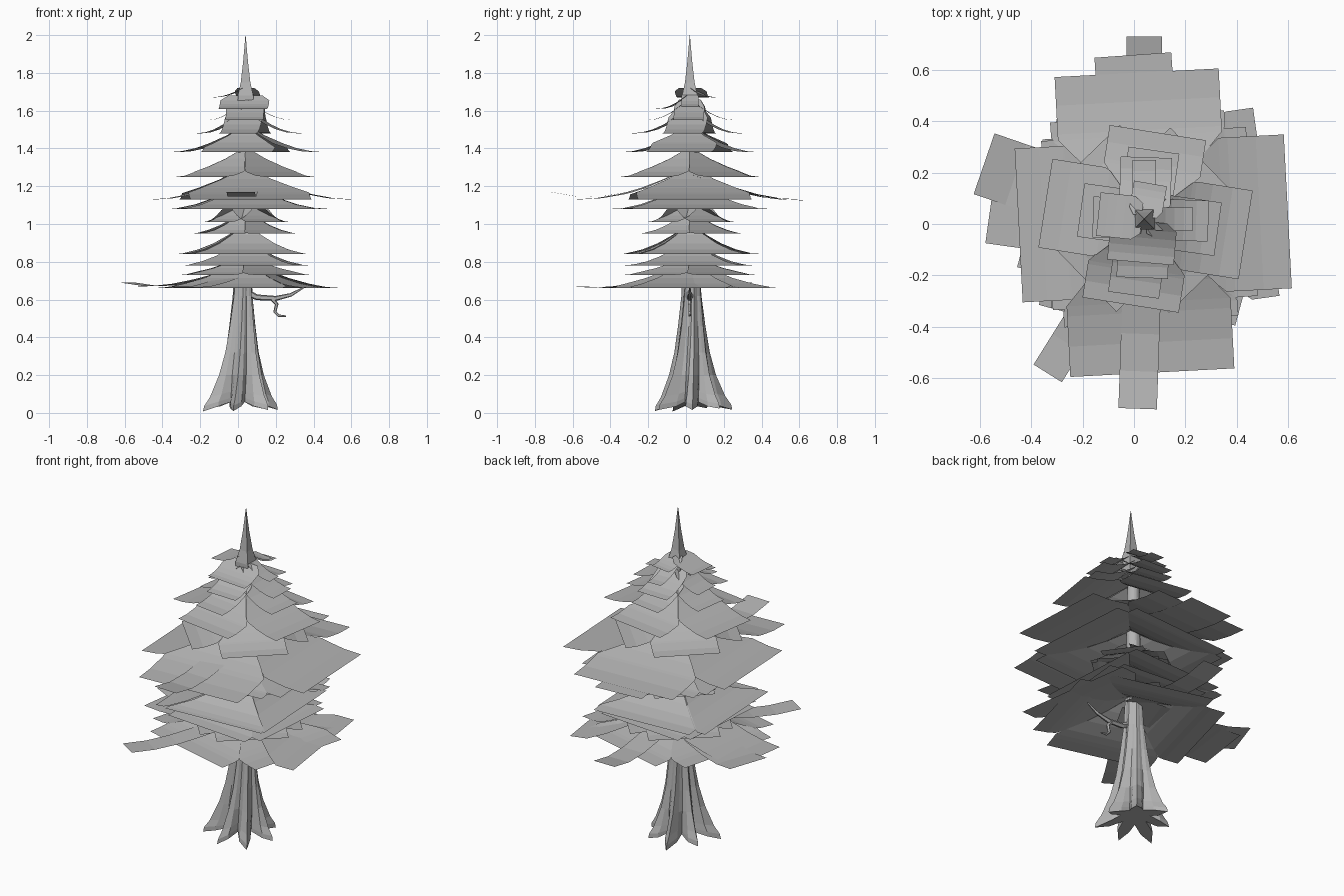
import bpy, bmesh, math, random
from mathutils import Vector

random.seed(4)
if "Cube" in bpy.data.objects:
    bpy.data.objects.remove(bpy.data.objects["Cube"], do_unlink=True)

grey = bpy.data.materials.new("plain_grey")
grey.use_nodes = True
COLOUR = (0.45, 0.45, 0.45, 1)
grey.diffuse_color = COLOUR
for node in grey.node_tree.nodes:
    if node.type == 'BSDF_PRINCIPLED':
        node.inputs["Base Color"].default_value = COLOUR
        node.inputs["Roughness"].default_value = 0.9

CENTRE = Vector((0.04, 0.02, 0))


def finish(bm, name):
    mesh = bpy.data.meshes.new(name)
    bm.to_mesh(mesh)
    bm.free()
    mesh.materials.append(grey)
    obj = bpy.data.objects.new(name, mesh)
    bpy.context.collection.objects.link(obj)


def loft(bm, rings):
    """Skin equal-sized rings of points and cap both ends."""
    rows = [[bm.verts.new(p) for p in ring] for ring in rings]
    n = len(rows[0])
    for low, high in zip(rows, rows[1:]):
        for i in range(n):
            j = (i + 1) % n
            bm.faces.new((low[i], low[j], high[j], high[i]))
    bm.faces.new(rows[0][::-1])
    bm.faces.new(rows[-1])


# Trunk: fluted stem that flares into separate root toes
def trunk():
    bm = bmesh.new()
    sides, toes = 28, 7
    jitter = [random.uniform(0.85, 1.08) for _ in range(sides)]
    dips = [random.uniform(0.3, 1) for _ in range(toes)]
    profile = [(0.035, 0.15, 0.44), (0.06, 0.148, 0.42), (0.1, 0.132, 0.36),
               (0.2, 0.108, 0.22), (0.32, 0.086, 0.16), (0.46, 0.068, 0.14),
               (0.62, 0.052, 0.1), (0.8, 0.045, 0.05), (1.2, 0.038, 0), (1.7, 0.03, 0)]
    rings = []
    for z, radius, flute in profile:
        ring = []
        for i in range(sides):
            # The flutes twist slightly on the way up
            a = math.tau * i / sides + 0.4 * min(z, 0.8)
            wave = math.cos(math.tau * toes * i / sides)
            r = radius * (1 + flute * wave) * (1 + (jitter[i] - 1) * min(1, flute * 6))
            # Some toe tips dip to the ground, gaps between them stay raised
            dip = dips[(i + 1) // 4 % toes] if wave > 0 else 0.8
            lift = -0.035 * dip * wave * max(0, 1 - z * 5)
            lean = 0.015 * min(1, z)
            ring.append((0.015 + lean + r * math.cos(a), 0.03 + r * math.sin(a), z + lift))
        rings.append(ring)
    loft(bm, rings)
    finish(bm, "trunk")


# Spire: four-sided pointed tip
def spire():
    bm = bmesh.new()
    rings = []
    for z, r in [(1.58, 0.06), (1.68, 0.058), (1.75, 0.036), (1.86, 0.018), (2.0, 0.001)]:
        rings.append([CENTRE + Vector((r * math.cos(a), r * math.sin(a), z))
                      for a in (math.pi / 4 + k * math.pi / 2 for k in range(4))])
    loft(bm, rings)
    finish(bm, "spire")


# Bare branch with a hanging twig
def twig(name, points):
    bm = bmesh.new()
    rings = []
    for k, (x, z, r) in enumerate(points):
        before, after = points[max(k - 1, 0)], points[min(k + 1, len(points) - 1)]
        along = Vector((after[0] - before[0], 0, after[1] - before[1])).normalized()
        side = Vector((0, 1, 0))
        up = along.cross(side)
        ring = []
        for i in range(5):
            a = math.tau * i / 5
            ring.append(Vector((x, 0.02, z)) + r * (math.cos(a) * side + math.sin(a) * up))
        rings.append(ring)
    loft(bm, rings)
    bmesh.ops.recalc_face_normals(bm, faces=bm.faces)
    finish(bm, name)


# Foliage sheet: wide ones are mitred at the stem to meet their neighbours,
# narrow ones are almost straight strips
def sheet(bm, angle, length, width, z, rise, curl=0.0):
    a = math.radians(angle)
    out = Vector((math.cos(a), math.sin(a), 0))
    side = Vector((-out.y, out.x, 0))
    wide = width > 0.3
    steps = {0, 0.2, 0.4, 0.6, 0.8, 1}
    if wide:
        steps.add(min(1, width / 2 / length))
    rows = []
    for t in sorted(steps):
        spread = 0.01 + length * t if wide else width * (0.35 + t)
        half = min(width / 2, spread)
        height = z + rise * (1 - t) ** 2 + curl * max(0, t - 0.6) ** 2 / 0.16
        mid = CENTRE + out * (0.01 + (length - 0.01) * t) + Vector((0, 0, height))
        rows.append((bm.verts.new(mid - side * half), bm.verts.new(mid + side * half)))
    for (p, q), (r, s) in zip(rows, rows[1:]):
        bm.faces.new((p, r, s, q))


# height, rise, turn, front/back width, side width, then front, right, back, left lengths
TIERS = [
    (0.66, 0.15, -15, 0.62, 0.62, 0.43, 0.45, 0.42, 0.43),
    (0.73, 0.10, 42, 0.40, 0.40, 0.30, 0.29, 0.30, 0.28),
    (0.78, 0.14, -5, 0.55, 0.55, 0.34, 0.33, 0.33, 0.32),
    (0.84, 0.16, 3, 0.62, 0.66, 0.34, 0.32, 0.38, 0.38),
    (0.95, 0.12, 45, 0.34, 0.34, 0.20, 0.21, 0.22, 0.18),
    (1.01, 0.10, 36, 0.24, 0.24, 0.20, 0.21, 0.22, 0.19),
    (1.08, 0.15, 4, 0.68, 0.66, 0.40, 0.42, 0.40, 0.38),
    (1.13, 0.17, 3, 0.64, 0.60, 0.60, 0.56, 0.57, 0.49),
    (1.25, 0.15, 44, 0.37, 0.37, 0.33, 0.32, 0.33, 0.33),
    (1.38, 0.14, -9, 0.38, 0.35, 0.34, 0.40, 0.34, 0.39),
    (1.48, 0.13, -8, 0.20, 0.21, 0.30, 0.29, 0.27, 0.25),
    (1.55, 0.11, -2, 0.20, 0.16, 0.23, 0.25, 0.24, 0.20),
]
for number, (z, rise, turn, wide, deep, *lengths) in enumerate(TIERS, 1):
    bm = bmesh.new()
    for k, length in enumerate(lengths):
        sheet(bm, turn - 90 + 90 * k, length, deep if k % 2 else wide, z, rise)
    finish(bm, f"foliage_tier_{number}")

# Loose long boughs: angle, length, width, height, rise, tip curl
BOUGHS = [
    (161, 0.66, 0.25, 0.66, 0.10, 0.03),
    (172, 0.60, 0.36, 0.665, 0.12, 0.005),
    (-122, 0.71, 0.13, 0.655, 0.10, 0.015),
    (90, 0.71, 0.14, 0.67, 0.10, 0.04),
    (8, 0.48, 0.74, 0.66, 0.15, 0),
    (-92, 0.74, 0.15, 1.13, 0.12, 0.04),
    (94, 0.64, 0.30, 1.12, 0.14, 0.005),
]
bm = bmesh.new()
for bough in BOUGHS:
    sheet(bm, *bough)
finish(bm, "long_boughs")

# Crown: small strips below the spire
bm = bmesh.new()
for crown in [(-95, 0.17, 0.26, 1.61, 0.07), (0, 0.19, 0.09, 1.62, 0.09),
              (90, 0.23, 0.09, 1.62, 0.09), (174, 0.18, 0.17, 1.67, 0.05),
              (80, 0.14, 0.13, 1.67, 0.05)]:
    sheet(bm, *crown)
finish(bm, "crown_foliage")

trunk()
spire()
twig("bare_branch", [(0.04, 0.64, 0.02), (0.1, 0.612, 0.016), (0.2, 0.606, 0.014),
                     (0.28, 0.625, 0.01), (0.35, 0.665, 0.004)])
twig("hanging_twig", [(0.18, 0.605, 0.012), (0.205, 0.575, 0.01),
                      (0.195, 0.535, 0.009), (0.215, 0.515, 0.007), (0.255, 0.512, 0.004)])
